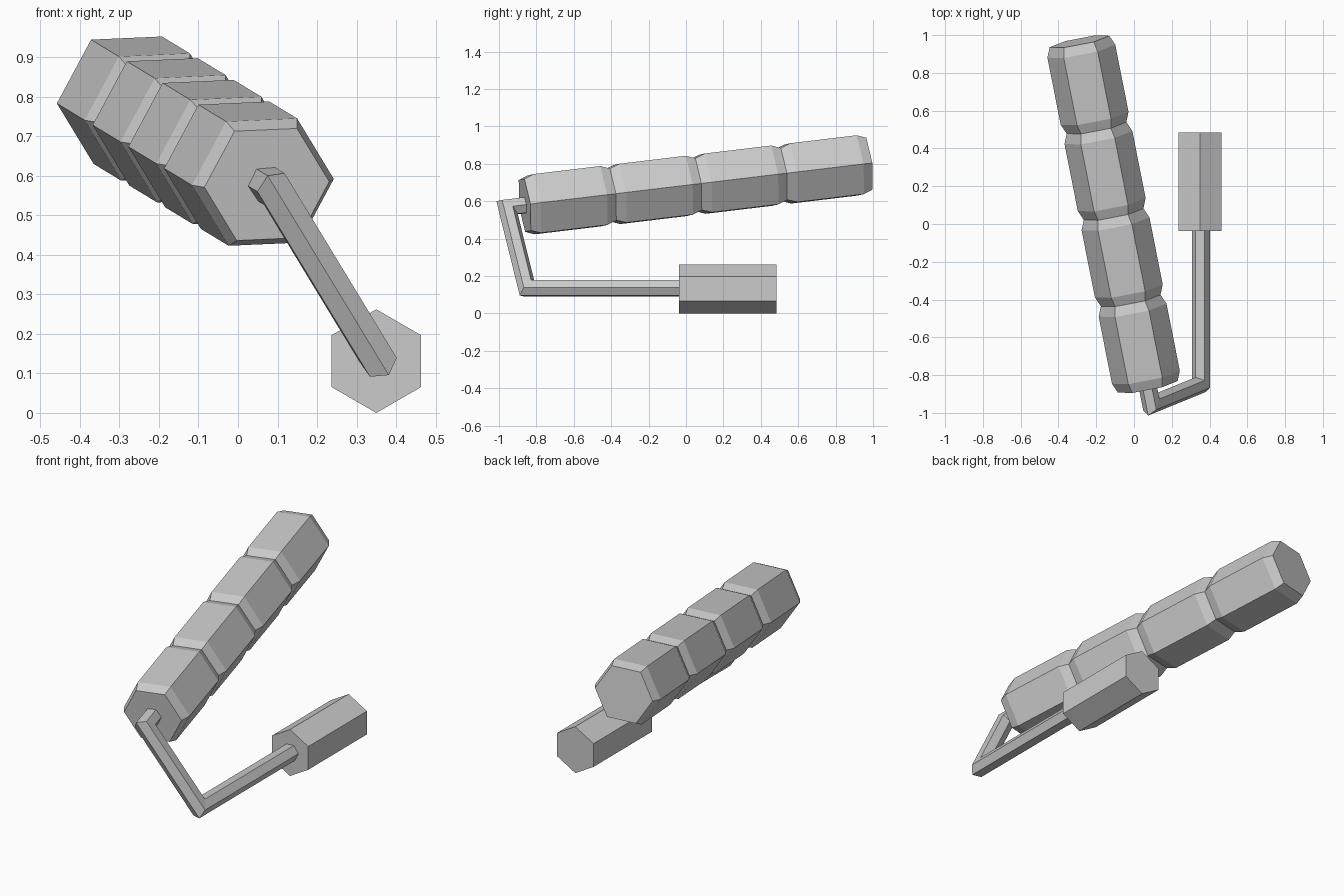
import bpy, bmesh, math
from mathutils import Vector

if "Cube" in bpy.data.objects:
    bpy.data.objects.remove(bpy.data.objects["Cube"])


def hexagon(radius, u, v, roll):
    return [radius * (math.cos(a) * u + math.sin(a) * v)
            for a in (math.radians(60 * i + roll) for i in range(6))]


def loft(name, rings):
    """Skin a list of six-sided rings and cap both ends."""
    bm = bmesh.new()
    loops = [[bm.verts.new(p) for p in r] for r in rings]
    for a, b in zip(loops, loops[1:]):
        for i in range(6):
            j = (i + 1) % 6
            bm.faces.new((a[i], a[j], b[j], b[i]))
    bm.faces.new(loops[0])
    bm.faces.new(loops[-1])
    bmesh.ops.recalc_face_normals(bm, faces=bm.faces[:])
    mesh = bpy.data.meshes.new(name)
    bm.to_mesh(mesh)
    bm.free()
    obj = bpy.data.objects.new(name, mesh)
    bpy.context.collection.objects.link(obj)
    return obj


X, Y, Z = Vector((1, 0, 0)), Vector((0, 1, 0)), Vector((0, 0, 1))

# Tilted roller axis, parametrised by y
slope = Vector((-0.198, 1, 0.12))
axis = slope.normalized()
side = axis.cross(Z).normalized()
up = side.cross(axis)


def on_axis(y):
    return Vector((0.073, -0.862, 0.578)) + slope * (y + 0.862)


# Roller sleeve: four bulges separated by narrow waists
front, pitch, bevel = -0.862, 0.457, 0.051
profile = [(front, 0.161)]
for k in range(4):
    y = front + k * pitch
    profile += [(y + bevel, 0.183), (y + pitch - bevel, 0.183), (y + pitch, 0.161)]
loft("roller_sleeve", [[on_axis(y) + p for p in hexagon(r, side, up, 2.5)]
                       for y, r in profile])

# Bent wire frame: hexagonal rod with mitred corners
path = [Vector((0.354, 0.05, 0.135)), Vector((0.354, -0.85, 0.135)),
        on_axis(-0.957), on_axis(-0.80)]
ring = [path[0] + p for p in hexagon(0.048, X, Z, -5 + 10)]
rings = [ring]
for i in range(1, len(path)):
    d = (path[i] - path[i - 1]).normalized()
    n = d
    if i + 1 < len(path):
        n = d + (path[i + 1] - path[i]).normalized()
    ring = [p + d * ((path[i] - p).dot(n) / d.dot(n)) for p in ring]
    rings.append(ring)
loft("wire_frame", rings)

# Hexagonal grip
loft("grip", [[Vector((0.35, y, 0.131)) + p for p in hexagon(0.131, X, Z, 30)]
              for y in (-0.037, 0.485)])
